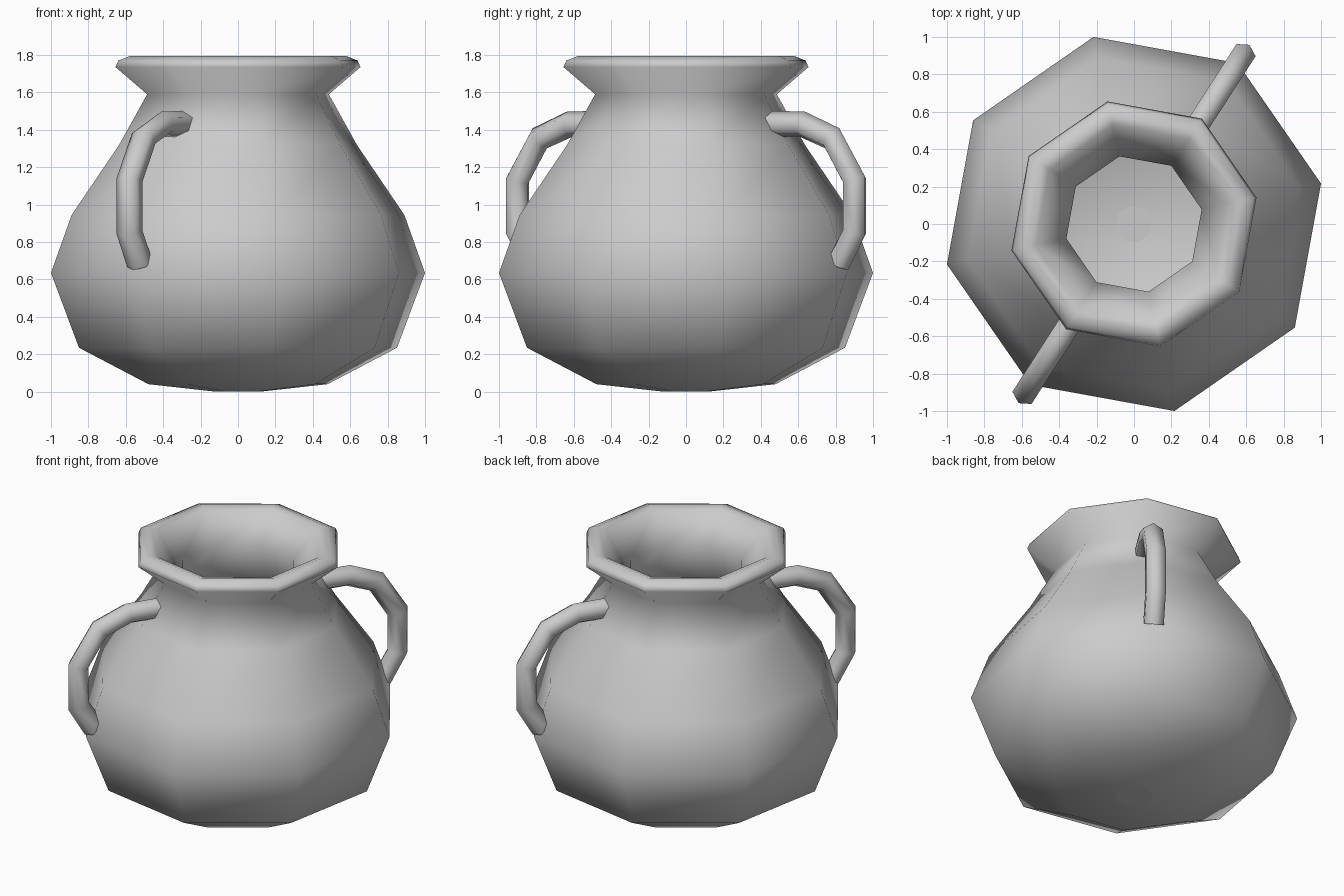
import bpy, bmesh
from math import cos, sin, pi, radians
from mathutils import Vector

if "Cube" in bpy.data.objects:
    bpy.data.objects.remove(bpy.data.objects["Cube"])

SIDES = 8
TURN = radians(12.2)            # rotation of the octagon
HANDLE = TURN + pi / 4          # handles sit on a corner of the body


def skin(name, rings, cap):
    """Join rings of points into one smooth surface."""
    bm = bmesh.new()
    loops = [[bm.verts.new(p) for p in ring] for ring in rings]
    n = len(loops[0])
    for a, b in zip(loops, loops[1:]):
        for i in range(n):
            j = (i + 1) % n
            bm.faces.new((a[i], a[j], b[j], b[i]))
    if cap:
        bm.faces.new(loops[0][::-1])
        bm.faces.new(loops[-1])
    bmesh.ops.recalc_face_normals(bm, faces=bm.faces)
    for f in bm.faces:
        f.smooth = len(f.verts) == 4
    me = bpy.data.meshes.new(name)
    bm.to_mesh(me)
    bm.free()
    ob = bpy.data.objects.new(name, me)
    bpy.context.collection.objects.link(ob)
    return ob


# Pot: outer wall, rolled lip, then the hollow inside (radius, height)
profile = [(0.12, 0.0), (0.49, 0.04), (0.87, 0.235), (1.023, 0.635),
           (0.91, 0.945), (0.65, 1.32), (0.497, 1.59), (0.67, 1.735),
           (0.655, 1.77), (0.59, 1.795), (0.54, 1.78), (0.37, 1.6),
           (0.53, 1.29), (0.79, 0.91), (0.90, 0.63), (0.77, 0.32),
           (0.42, 0.15), (0.1, 0.12)]
rings = [[(r * cos(TURN + 2 * pi * i / SIDES), r * sin(TURN + 2 * pi * i / SIDES), z)
          for i in range(SIDES)] for r, z in profile]
skin("pot_body", rings, True)


# Handles: six-sided tubes along a path in the radial plane (radius, height)
path = [(0.54, 1.43), (0.74, 1.43), (0.93, 1.355), (1.072, 1.13),
        (1.072, 0.855), (0.97, 0.685)]
TUBE = 0.07


def handle(name, angle):
    out = Vector((cos(angle), sin(angle), 0))
    side = Vector((-sin(angle), cos(angle), 0))
    pts = [out * r + Vector((0, 0, z)) for r, z in path]
    rings = []
    for k, p in enumerate(pts):
        t_in = (p - pts[max(k - 1, 0)]).normalized()
        t_out = (pts[min(k + 1, len(pts) - 1)] - p).normalized()
        normal = (t_in + t_out).normalized().cross(side).normalized()
        rings.append([p + TUBE * (normal * cos(pi * i / 3) + side * sin(pi * i / 3))
                      for i in range(6)])
    skin(name, rings, True)


handle("back_handle", HANDLE)
handle("front_handle", HANDLE + pi)
